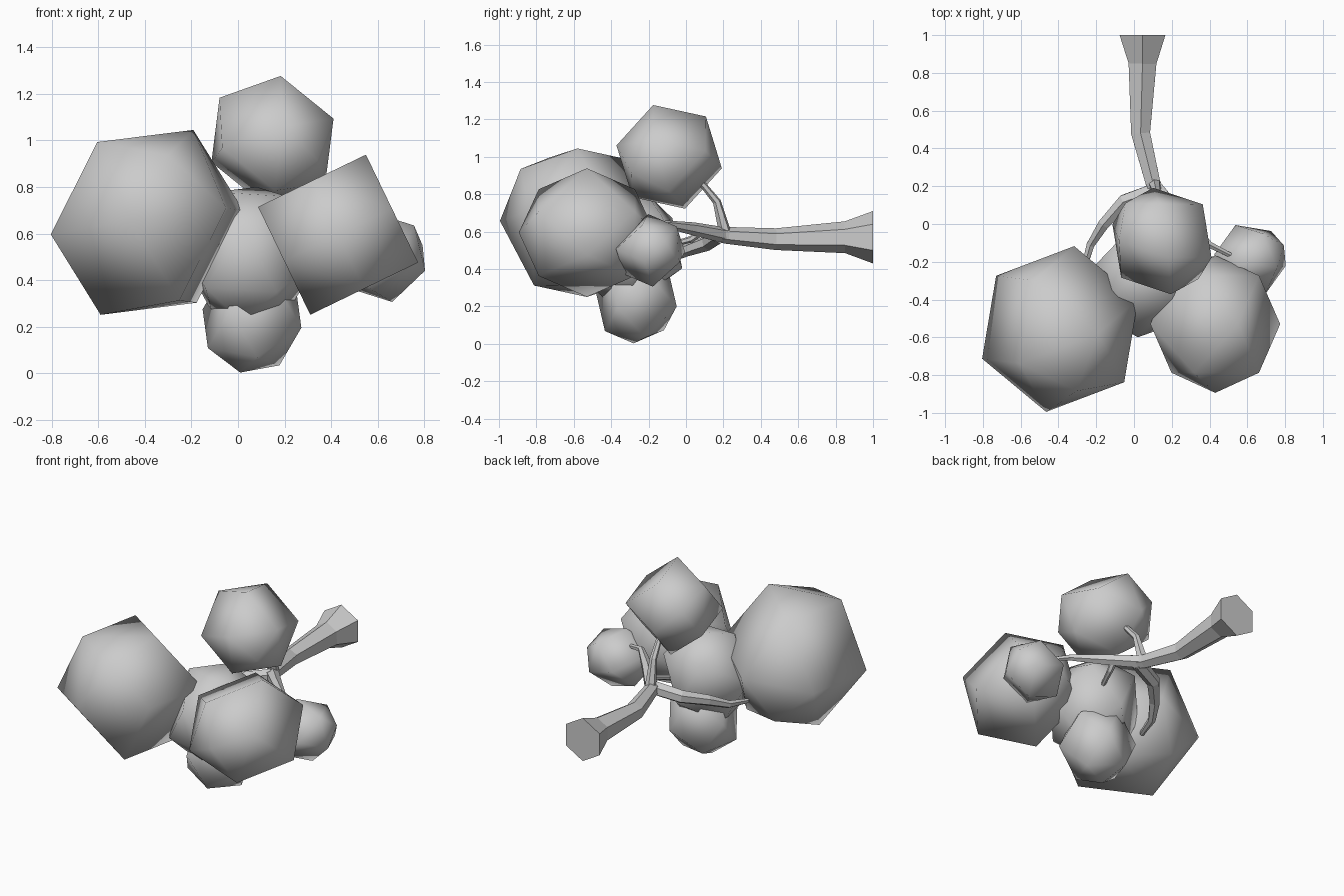
import bpy, bmesh, math
from mathutils import Vector

if "Cube" in bpy.data.objects:
    bpy.data.objects.remove(bpy.data.objects["Cube"])


def make_object(name, bm, smooth):
    bmesh.ops.recalc_face_normals(bm, faces=bm.faces[:])
    for f in bm.faces:
        f.smooth = smooth
    mesh = bpy.data.meshes.new(name)
    bm.to_mesh(mesh)
    bm.free()
    ob = bpy.data.objects.new(name, mesh)
    bpy.context.collection.objects.link(ob)
    return ob


def clump(name, centre, r, pole, side):
    """Low-poly ball: two poles, two rings of four, and a turned equator of four.
    'side' points to an equator vertex."""
    n = Vector(pole).normalized()
    u = Vector(side)
    u = (u - n * u.dot(n)).normalized()
    v = n.cross(u)
    pts = [n, -n]
    for k in range(4):
        a = math.pi / 2 * k
        pts.append(u * math.cos(a) + v * math.sin(a))
        b = a + math.pi / 4
        ring = (u * math.cos(b) + v * math.sin(b)) * math.sqrt(0.5)
        pts += [ring + n * math.sqrt(0.5), ring - n * math.sqrt(0.5)]
    bm = bmesh.new()
    for p in pts:
        bm.verts.new(Vector(centre) + p * r)
    bmesh.ops.convex_hull(bm, input=bm.verts[:])
    return make_object(name, bm, True)


def limb(name, path, sides=6):
    """Tapered tube along (x, y, z, radius) points."""
    bm = bmesh.new()
    pts = [Vector(p[:3]) for p in path]
    rings = []
    for i, p in enumerate(pts):
        t = pts[min(i + 1, len(pts) - 1)] - pts[max(i - 1, 0)]
        q = t.to_track_quat('Z', 'Y')
        ring = []
        for k in range(sides):
            a = 2 * math.pi * k / sides
            off = Vector((math.sin(a), math.cos(a), 0)) * path[i][3]
            ring.append(bm.verts.new(p + q @ off))
        rings.append(ring)
    for a, b in zip(rings, rings[1:]):
        for k in range(sides):
            j = (k + 1) % sides
            bm.faces.new((a[k], a[j], b[j], b[k]))
    bm.faces.new(rings[0])
    bm.faces.new(rings[-1])
    return make_object(name, bm, False)


# Leaf clumps
clump("leaf_clump_left", (-.391, -.556, .648), .445, (.085, -.315, .276), (.405, .155, .05))
clump("leaf_clump_right", (.43, -.53, .595), .364, (0, -1, 0), (.12, 0, .345))
clump("leaf_clump_top", (.148, -.09, 1.0), .292, (-.186, .193, .083), (.03, -.08, .28))
clump("leaf_clump_middle", (.05, -.31, .51), .31, (-.03, -.1, -.28), (-.03, -.29, .1))
clump("leaf_clump_bottom", (.06, -.265, .235), .238, (-.05, -.015, -.23), (.2, -.095, -.04))
clump("leaf_clump_small", (.615, -.19, .5), .2, (.185, .08, .05), (.065, .02, -.195))

# Main branch, flared at the cut end
limb("main_branch", [(.045, 1, .57, .14), (.045, .85, .57, .085), (.035, .48, .56, .058),
                     (.10, .22, .58, .045), (.13, .16, .585, .04)])

# Twigs to the clumps
limb("twig_left", [(.12, .18, .58, .045), (-.05, .12, .54, .042), (-.16, 0, .50, .034),
                   (-.23, -.11, .45, .024), (-.27, -.25, .43, .015)])
limb("twig_top", [(.11, .21, .59, .034), (.12, .165, .76, .022), (.13, .10, .84, .018),
                  (.14, .04, .90, .014)])
limb("twig_small", [(.10, .21, .58, .043), (.25, .04, .615, .035), (.40, -.11, .64, .02),
                    (.51, -.165, .61, .014), (.58, -.18, .56, .01)])
limb("twig_middle", [(.22, .08, .60, .022), (.21, .03, .56, .018), (.17, -.08, .53, .014)])
